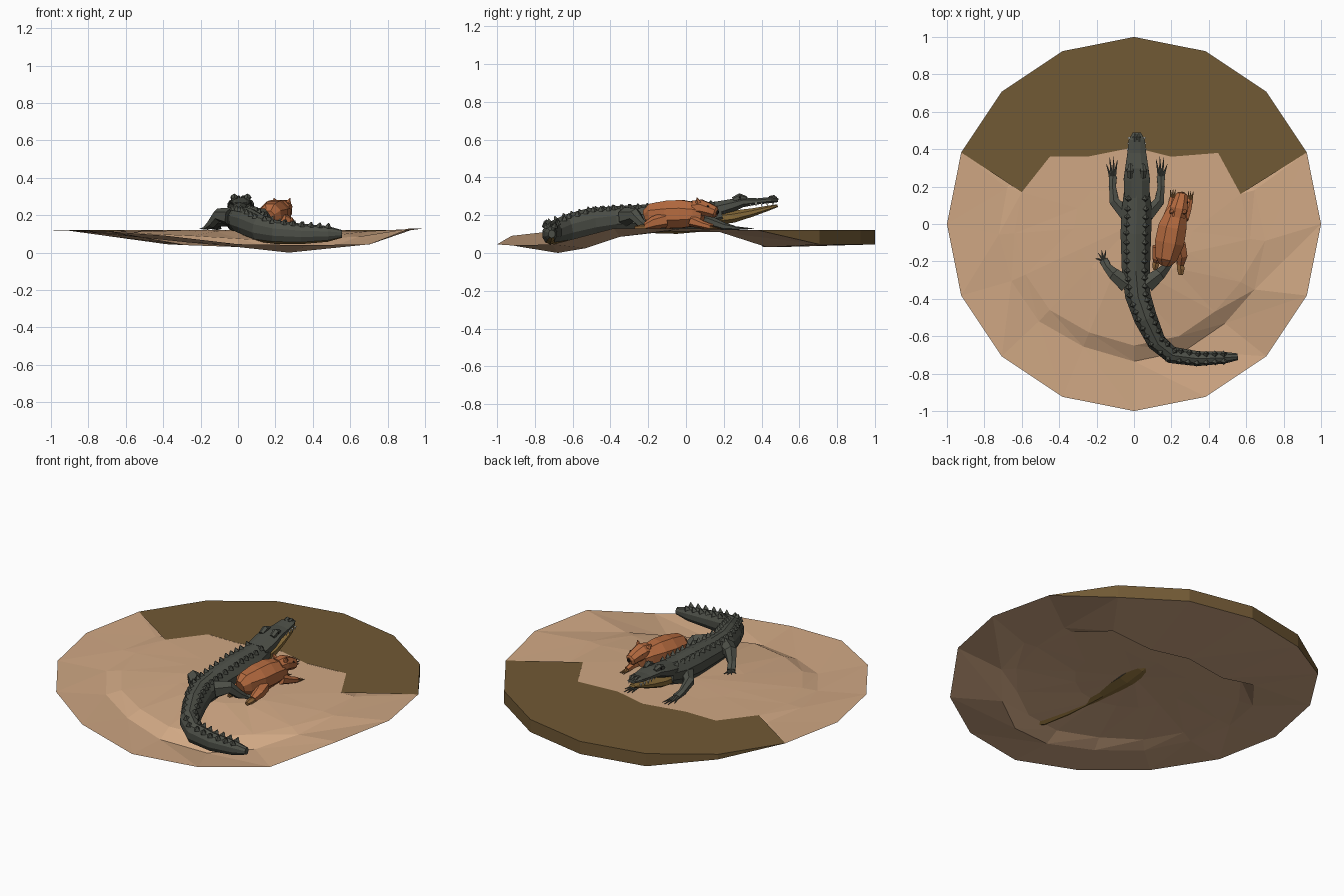
import bpy, bmesh, math
from mathutils import Vector


def material(name, rgb):
    m = bpy.data.materials.new(name)
    m.diffuse_color = (*rgb, 1)
    return m


SAND = material("sand", (0.63, 0.39, 0.23))
WATER = material("muddy water", (0.165, 0.10, 0.035))
SKIN = material("reptile skin", (0.075, 0.08, 0.065))
BELLY = material("reptile belly", (0.24, 0.145, 0.04))
FUR = material("reddish fur", (0.46, 0.145, 0.05))
PAW = material("brown paws", (0.24, 0.115, 0.035))
TOOTH = material("teeth", (0.8, 0.78, 0.68))
DARK = material("dark eyes", (0.015, 0.012, 0.01))


def finish(name, bm, mats, rule=None):
    bm.normal_update()
    me = bpy.data.meshes.new(name)
    if rule:
        for f in bm.faces:
            f.material_index = rule(f)
    bm.to_mesh(me)
    bm.free()
    for m in mats:
        me.materials.append(m)
    ob = bpy.data.objects.new(name, me)
    bpy.context.collection.objects.link(ob)
    return ob


def loft(name, paths, mats, n=8, rule=None):
    """Skin rings (x, y, z, half width, half height) along each path."""
    bm = bmesh.new()
    for path in paths:
        path = [(Vector(p[:3]), p[3], p[4] if len(p) > 4 else p[3]) for p in path]
        rings = []
        for i, (c, w, h) in enumerate(path):
            d = (path[min(i + 1, len(path) - 1)][0] - path[max(i - 1, 0)][0]).normalized()
            side = d.cross(Vector((0, 0, 1)))
            side = side.normalized() if side.length > 0.01 else Vector((1, 0, 0))
            up = side.cross(d)
            k = 1 / math.cos(math.pi / n)
            rings.append([bm.verts.new(c + side * w * k * math.cos((j + .5) * math.tau / n)
                                       + up * h * k * math.sin((j + .5) * math.tau / n)) for j in range(n)])
        for a, b in zip(rings, rings[1:]):
            for j in range(n):
                bm.faces.new((a[j], a[(j + 1) % n], b[(j + 1) % n], b[j]))
        bm.faces.new(rings[0][::-1])
        bm.faces.new(rings[-1])
    bmesh.ops.recalc_face_normals(bm, faces=bm.faces)
    return finish(name, bm, mats, rule)


def spike(base, tip, r):
    return [(*base, r), (*tip, r * 0.12)]


def mirrored(paths, cx):
    return paths + [[(2 * cx - p[0], *p[1:]) for p in path] for path in paths]


# Sand: mound edge, trough just outside it, then the rim
N = 16
mound_xy = [(.62, -.08), (.57, .16), (.45, .38), (.2, .36), (0, .41), (-.25, .36), (-.45, .36), (-.6, .17),
            (-.64, -.05), (-.58, -.27), (-.45, -.46), (-.24, -.58), (0, -.65), (.24, -.6), (.43, -.47), (.57, -.31)]
mound_z = [.115, .12, .12, .12, .12, .12, .12, .12, .115, .11, .1, .09, .075, .06, .075, .1]
trough_z = [.115, .11, .03, .03, .03, .04, .08, .11, .112, .1, .08, .055, .03, 0, .025, .085]
rim_z = [.13, .12, .045, .045, .045, .045, .09, .12, .12, .12, .115, .09, .045, .04, .045, .13]
rim_xy = [(math.cos(k * math.tau / N), math.sin(k * math.tau / N)) for k in range(N)]

bm = bmesh.new()
center = bm.verts.new((0, 0, .122))
rings = [[bm.verts.new((x * .5, y * .5, .12 - (.006 if y < -.4 else 0))) for x, y in mound_xy],
         [bm.verts.new((*p, z)) for p, z in zip(mound_xy, mound_z)],
         [bm.verts.new((x * 1.13, y * 1.13, z)) for (x, y), z in zip(mound_xy, trough_z)],
         [bm.verts.new((*p, z)) for p, z in zip(rim_xy, rim_z)]]
for k in range(N):
    q = (k + 1) % N
    bm.faces.new((center, rings[0][k], rings[0][q]))
    for a, b in zip(rings, rings[1:]):
        bm.faces.new((a[k], b[k], b[q]))
        bm.faces.new((a[k], b[q], a[q]))
finish("sand_bank", bm, [SAND])

# Water: flat top from the shore to the rim, with an outer wall
bm = bmesh.new()
ks = range(1, 8)
shore = [bm.verts.new((*mound_xy[k], .1205)) for k in ks]
edge = [bm.verts.new((*rim_xy[k], .1205)) for k in ks]
foot = [bm.verts.new((*rim_xy[k], rim_z[k])) for k in ks]
for i in range(6):
    bm.faces.new((shore[i], edge[i], edge[i + 1], shore[i + 1]))
    bm.faces.new((edge[i], foot[i], foot[i + 1], edge[i + 1]))
finish("water", bm, [WATER])

# Reptile body and curved tail
CX = .015
body = [(.555, -.71, .1, .018, .02), (.48, -.715, .1, .032, .04), (.34, -.72, .1, .04, .052),
        (.2, -.70, .11, .045, .06), (.12, -.63, .13, .05, .07), (.06, -.5, .16, .062, .075),
        (.02, -.38, .175, .068, .068), (.01, -.25, .18, .075, .07), (.01, -.05, .185, .082, .08),
        (CX, .08, .19, .08, .074), (CX, .19, .21, .066, .06)]
loft("reptile_body", [body], [SKIN, BELLY], 10, lambda f: 1 if f.normal.z < -.85 else 0)

# Back and tail scutes in two rows
scutes = []
for a, b in zip(body[1:], body[2:]):
    d = (Vector(b[:3]) - Vector(a[:3]))
    side = d.cross(Vector((0, 0, 1))).normalized()
    count = max(2, round(d.length / .05))
    for i in range(count):
        t = i / count
        x, y, z, w, h = [u + (v - u) * t for u, v in zip(a, b)]
        for s in (-1, 1):
            p = Vector((x, y, z + h * .82)) + side * s * w * .6
            scutes.append(spike(p, p + Vector((0, 0, .024)) + side * s * .006 - d.normalized() * .006, .014))
loft("back_scutes", scutes, [SKIN], 4)

# Head with open jaws
loft("upper_jaw", [[(CX, .15, .225, .066, .045), (CX, .24, .25, .07, .035), (CX, .3, .268, .062, .026),
                    (CX, .38, .273, .05, .016), (CX, .45, .28, .043, .016), (CX, .488, .279, .022, .01)]],
     [SKIN], 8)
loft("lower_jaw", [[(CX, .14, .18, .056, .035), (CX, .25, .192, .06, .032), (CX, .35, .214, .048, .022),
                    (CX, .44, .238, .036, .013), (CX, .485, .25, .018, .007)]], [BELLY], 8)
loft("brow_bumps", mirrored([[(.05, .25, .28, .014), (.05, .285, .296, .017), (.048, .32, .288, .01)],
                             [(.027, .44, .29, .009), (.027, .465, .295, .01), (.027, .48, .287, .006)]], CX),
     [SKIN], 6)
loft("reptile_eyes", mirrored([[(.062, .285, .294, .006), (.07, .287, .294, .004)]], CX), [DARK], 6)
loft("teeth", mirrored([spike((CX + .046 - .1 * max(0, y - .4), y, .266), (CX + .046 - .1 * max(0, y - .4), y, .246), .006)
                        for y in (.34, .37, .4, .43, .46)], CX), [TOOTH], 4)

# Reptile legs and toes
legs = [[(.07, .05, .18, .036), (.135, .12, .17, .026), (.145, .2, .14, .018), (.143, .255, .133, .022, .01)],
        [(.07, -.32, .19, .045), (.135, -.27, .2, .032), (.17, -.235, .155, .022), (.192, -.195, .133, .023, .01)]]
for tip in ((.118, .345), (.138, .36), (.16, .355), (.178, .32)):
    legs.append(spike((.143 + (tip[0] - .143) * .3, .25, .132), (*tip, .128), .009))
for tip in ((.18, -.14), (.203, -.14), (.222, -.155), (.235, -.185)):
    legs.append(spike((.192, -.197, .132), (*tip, .128), .009))
loft("reptile_legs", mirrored(legs, CX), [SKIN], 6)

# Rodent body and head, resting beside the reptile
loft("rodent_body", [[(.165, -.215, .19, .03, .035), (.172, -.185, .2, .058, .06), (.19, -.1, .203, .078, .073),
                      (.205, -.02, .206, .076, .074), (.225, .05, .205, .06, .062), (.235, .09, .2, .042, .05)]],
     [FUR], 8)
loft("rodent_head", [[(.232, .04, .235, .042, .042), (.24, .08, .24, .048, .042), (.25, .12, .228, .04, .036),
                      (.257, .155, .215, .032, .03), (.26, .165, .213, .02, .02)]], [FUR], 8)
loft("rodent_ears", [spike((.235 + s * .034, .065, .268), (.235 + s * .044, .058, .292), .013) for s in (-1, 1)],
     [FUR], 5)
loft("rodent_eyes", [[(.248 + s * .035, .115, .245, .006), (.248 + s * .043, .117, .245, .004)] for s in (-1, 1)],
     [DARK], 6)
loft("rodent_nose", [[(.26, .163, .217, .012), (.262, .172, .217, .008)]], [DARK], 6)

# Rodent limbs stretched forward and back, with paws
loft("rodent_limbs", [[(.185, .04, .17, .028), (.195, .09, .15, .018), (.205, .14, .137, .014)],
                      [(.265, .03, .17, .028), (.29, .085, .15, .018), (.3, .13, .137, .014)],
                      [(.24, -.11, .175, .036), (.255, -.17, .16, .03), (.25, -.215, .14, .018)],
                      [(.13, -.12, .175, .03), (.125, -.18, .155, .026), (.12, -.2, .14, .016)]], [FUR], 6)
paws = [[(.245, -.19, .137, .018, .012), (.25, -.24, .136, .02, .012), (.25, -.272, .133, .012, .008)],
        [(.125, -.18, .137, .016, .012), (.115, -.22, .136, .018, .012), (.112, -.245, .133, .01, .008)]]
for x, y in ((.205, .135), (.3, .125)):
    for dx in (-.014, 0, .014):
        paws.append(spike((x + dx * .4, y, .134), (x + dx + .004, y + .05, .129), .008))
loft("rodent_paws", paws, [PAW], 6)
